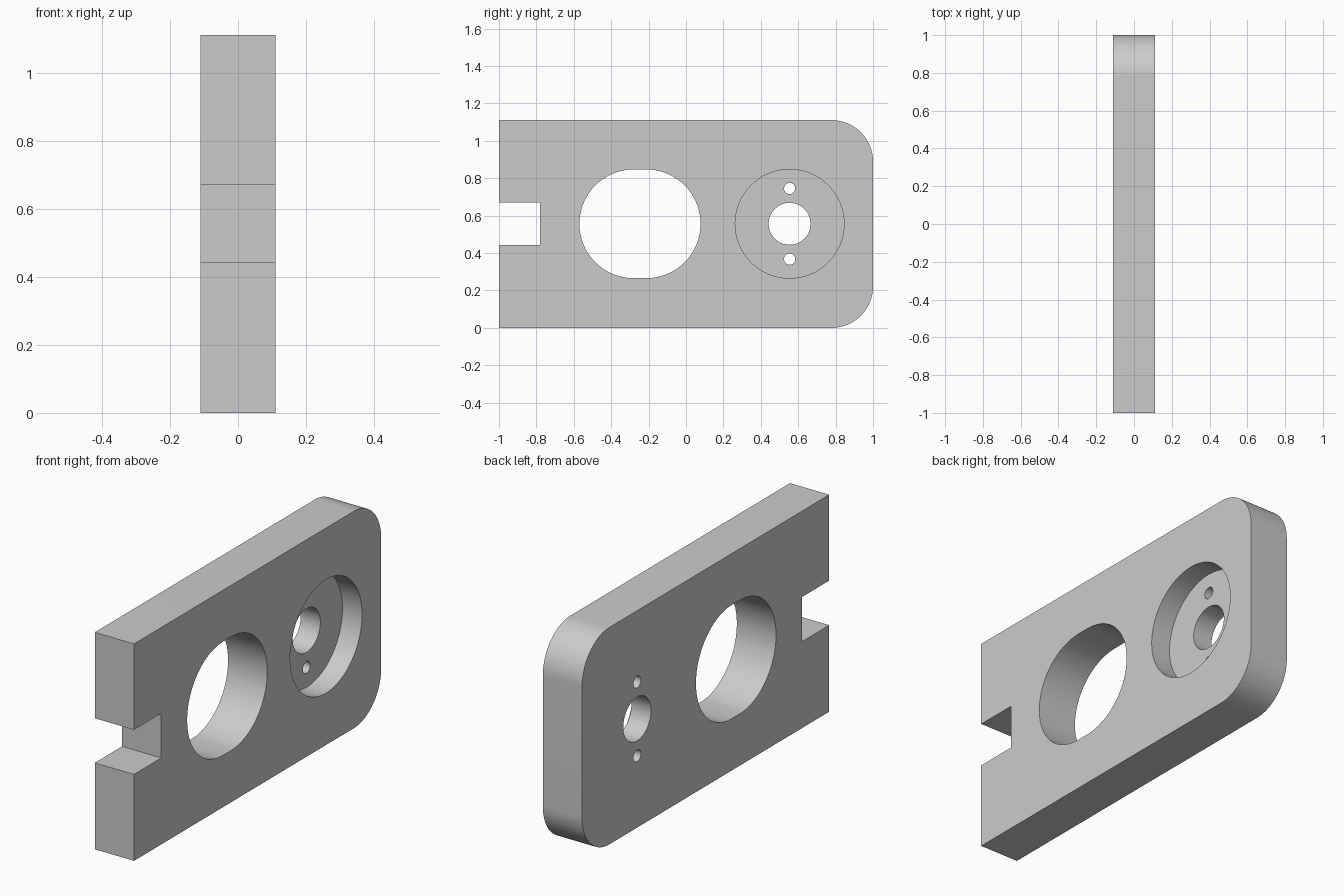
import bpy, bmesh
from math import sin, cos, pi

cube = bpy.data.objects.get("Cube")
if cube:
    bpy.data.objects.remove(cube, do_unlink=True)

HALF_T, HEIGHT, MID = 0.111, 1.111, 0.5565
HOLE_Y, SLOT_Y = 0.554, -0.246

grey = bpy.data.materials.new("plain grey")
grey.use_nodes = True
colour = (0.6, 0.6, 0.6, 1)
grey.diffuse_color = colour
grey.node_tree.nodes["Principled BSDF"].inputs["Base Color"].default_value = colour


def arc(cy, cz, r, start, end, steps):
    """Points of an arc in the side plane."""
    return [(cy + r * cos(start + (end - start) * i / steps),
             cz + r * sin(start + (end - start) * i / steps)) for i in range(steps + 1)]


def prism(name, outline, x0, x1):
    """Extrude a side-plane outline across x."""
    bm = bmesh.new()
    face = bm.faces.new([bm.verts.new((x0, y, z)) for y, z in outline])
    ext = bmesh.ops.extrude_face_region(bm, geom=[face])
    moved = [v for v in ext["geom"] if isinstance(v, bmesh.types.BMVert)]
    bmesh.ops.translate(bm, verts=moved, vec=(x1 - x0, 0, 0))
    bmesh.ops.recalc_face_normals(bm, faces=bm.faces)
    mesh = bpy.data.meshes.new(name)
    bm.to_mesh(mesh)
    bm.free()
    mesh.materials.append(grey)
    obj = bpy.data.objects.new(name, mesh)
    bpy.context.collection.objects.link(obj)
    return obj


def circle(y, z, r, steps=64):
    return arc(y, z, r, 0, 2 * pi, steps)[:-1]


# Plate: rounded back corners and a square notch in the front edge
R = 0.222
outline = [(-1, 0)]
outline += arc(1 - R, R, R, -pi / 2, 0, 24)
outline += arc(1 - R, HEIGHT - R, R, 0, pi / 2, 24)
outline += [(-1, HEIGHT), (-1, 0.671), (-0.78, 0.671), (-0.78, 0.443), (-1, 0.443)]
plate = prism("plate", outline, -HALF_T, HALF_T)

# Oblong window, blind recess, shaft hole and two screw holes
SR, SH = 0.291, 0.033
slot = (arc(SLOT_Y + SH, MID, SR, -pi / 2, pi / 2, 32)
        + arc(SLOT_Y - SH, MID, SR, pi / 2, 3 * pi / 2, 32))
through = (-0.2, 0.2)
cutters = [
    prism("window_cutter", slot, *through),
    prism("recess_cutter", circle(HOLE_Y, MID, 0.291), 0, 0.2),
    prism("shaft_hole_cutter", circle(HOLE_Y, MID, 0.112), *through),
]
for side in (-1, 1):
    cutters.append(prism("screw_hole_cutter",
                         circle(HOLE_Y, MID + side * 0.189, 0.03, 32), *through))

bpy.context.view_layer.objects.active = plate
for cutter in cutters:
    cutter.hide_render = True
    mod = plate.modifiers.new("cut", "BOOLEAN")
    mod.operation, mod.solver, mod.object = "DIFFERENCE", "EXACT", cutter
    bpy.ops.object.modifier_apply(modifier=mod.name)
for cutter in cutters:
    bpy.data.objects.remove(cutter, do_unlink=True)

# Smooth rounds, sharp rims
bpy.ops.object.select_all(action="DESELECT")
plate.select_set(True)
bpy.ops.object.shade_smooth_by_angle(angle=pi / 6)
